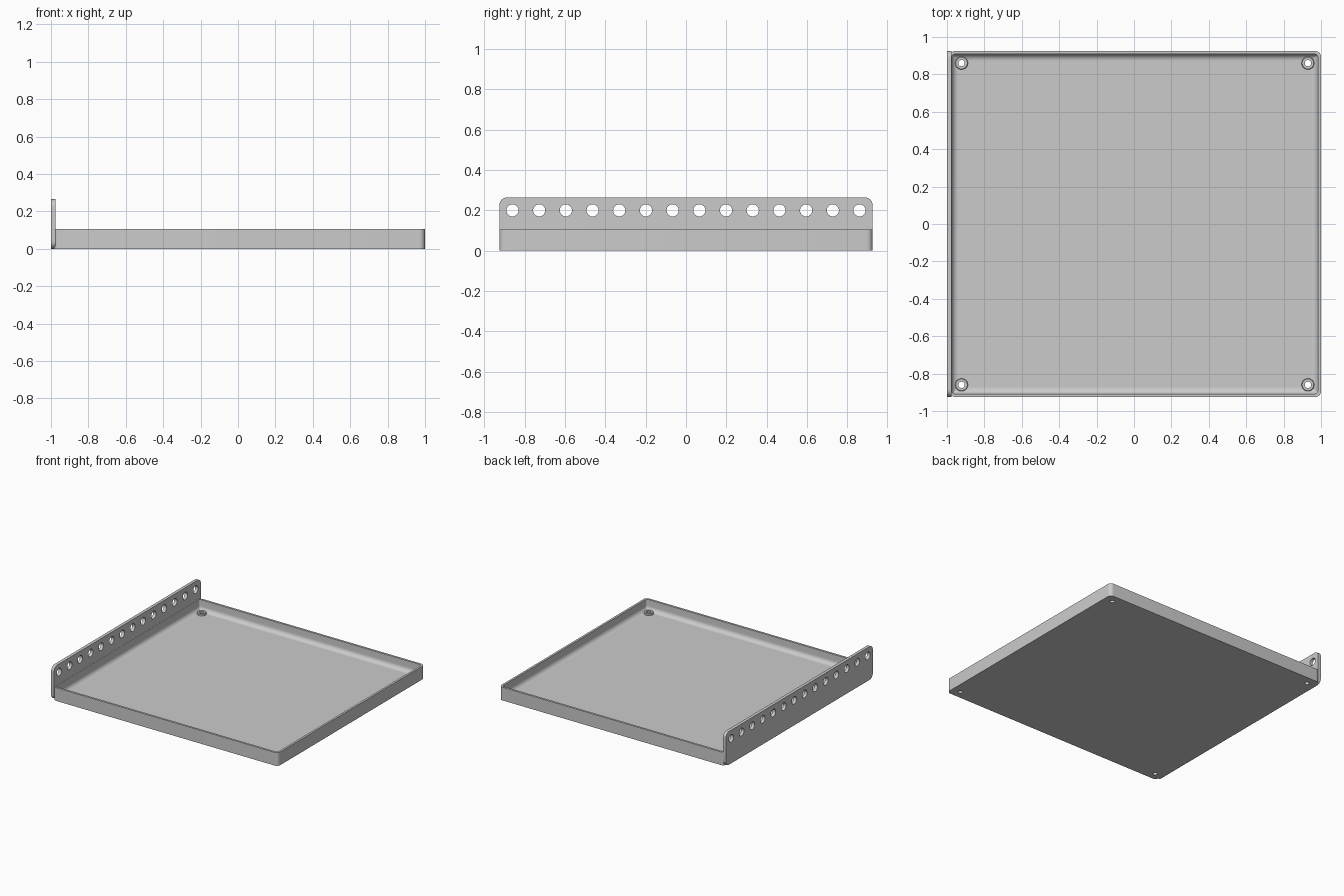
import bpy, bmesh, math
from mathutils import Matrix, Vector

default = bpy.data.objects.get("Cube")
if default:
    bpy.data.objects.remove(default, do_unlink=True)

GREY = (0.6, 0.6, 0.6, 1)
grey = bpy.data.materials.new("light grey")
grey.use_nodes = True
grey.diffuse_color = GREY
grey.node_tree.nodes["Principled BSDF"].inputs["Base Color"].default_value = GREY


def make_object(name, bm):
    bmesh.ops.recalc_face_normals(bm, faces=bm.faces)
    mesh = bpy.data.meshes.new(name)
    bm.to_mesh(mesh)
    bm.free()
    mesh.materials.append(grey)
    obj = bpy.data.objects.new(name, mesh)
    bpy.context.collection.objects.link(obj)
    return obj


def activate(obj):
    bpy.ops.object.select_all(action="DESELECT")
    obj.select_set(True)
    bpy.context.view_layer.objects.active = obj


def rounded_rect(u0, u1, v0, v1, r, steps=8):
    """Outline of a rectangle with rounded corners."""
    corners = [(u1 - r, v1 - r), (u0 + r, v1 - r), (u0 + r, v0 + r), (u1 - r, v0 + r)]
    points = []
    for i, (u, v) in enumerate(corners):
        for k in range(steps + 1):
            a = math.pi / 2 * (i + k / steps)
            points.append((u + r * math.cos(a), v + r * math.sin(a)))
    return points


def loft(bm, rings, capped=True):
    """Bridge equal rings of points; cap both ends or join them up."""
    loops = [[bm.verts.new(p) for p in ring] for ring in rings]
    n = len(loops[0])
    pairs = list(zip(loops, loops[1:]))
    if capped:
        bm.faces.new(loops[0])
        bm.faces.new(loops[-1])
    else:
        pairs.append((loops[-1], loops[0]))
    for a, b in pairs:
        for i in range(n):
            j = (i + 1) % n
            bm.faces.new((a[i], a[j], b[j], b[i]))


def drill(obj, centres, radius, depth, axis):
    """Cut a row of round holes through an object."""
    bm = bmesh.new()
    turn = Vector((0, 0, 1)).rotation_difference(Vector(axis)).to_matrix().to_4x4()
    for c in centres:
        bmesh.ops.create_cone(bm, cap_ends=True, segments=32, radius1=radius,
                              radius2=radius, depth=depth,
                              matrix=Matrix.Translation(c) @ turn)
    cutter = make_object("hole_cutter", bm)
    cutter.hide_render = True
    mod = obj.modifiers.new("holes", "BOOLEAN")
    mod.operation = "DIFFERENCE"
    mod.solver = "EXACT"
    mod.object = cutter
    activate(obj)
    bpy.ops.object.modifier_apply(modifier=mod.name)
    bpy.data.objects.remove(cutter, do_unlink=True)


def smooth(obj):
    activate(obj)
    bpy.ops.object.shade_smooth_by_angle(angle=math.radians(30))


# Tray with rounded corners and a cove between walls and floor
HALF_Y, RIM, FLOOR, WALL, COVE = 0.925, 0.105, 0.02, 0.017, 0.035
outer = rounded_rect(-0.985, 1, -HALF_Y, HALF_Y, 0.03)


def inner(inset):
    return rounded_rect(-0.974 + inset, 1 - WALL - inset, -HALF_Y + WALL + inset,
                        HALF_Y - WALL - inset, max(0.016 - inset, 0.002))


rings = [[(x, y, z) for x, y in outer] for z in (0, RIM)]
rings.append([(x, y, RIM) for x, y in inner(0)])
for k in range(9):
    a = math.pi / 2 * k / 8
    z = FLOOR + COVE * (1 - math.sin(a))
    rings.append([(x, y, z) for x, y in inner(COVE * (1 - math.cos(a)))])
bm = bmesh.new()
loft(bm, rings)
tray = make_object("tray", bm)
screw_spots = [(x, y, FLOOR) for x in (-0.922, 0.93) for y in (-0.86, 0.86)]
drill(tray, screw_spots, 0.017, 0.1, (0, 0, 1))
smooth(tray)

# Low ring around each screw hole
for n, (cx, cy, cz) in enumerate(screw_spots):
    profile = [(0.017, cz - 0.01), (0.034, cz - 0.01), (0.034, cz + 0.012),
               (0.031, cz + 0.015), (0.017, cz + 0.015)]
    bm = bmesh.new()
    loft(bm, [[(cx + r * math.cos(k * math.tau / 32), cy + r * math.sin(k * math.tau / 32), z)
               for k in range(32)] for r, z in profile], capped=False)
    smooth(make_object(f"screw_boss_{n + 1}", bm))

# Upright plate with a row of holes
bm = bmesh.new()
outline = rounded_rect(-HALF_Y, HALF_Y, 0, 0.265, 0.04)
loft(bm, [[(x, y, z) for y, z in outline] for x in (-1, -0.975)])
plate = make_object("upright_plate", bm)
HOLES = 14
drill(plate, [(-0.9875, -0.86 + 1.72 * i / (HOLES - 1), 0.2) for i in range(HOLES)],
      0.03, 0.1, (1, 0, 0))
smooth(plate)
